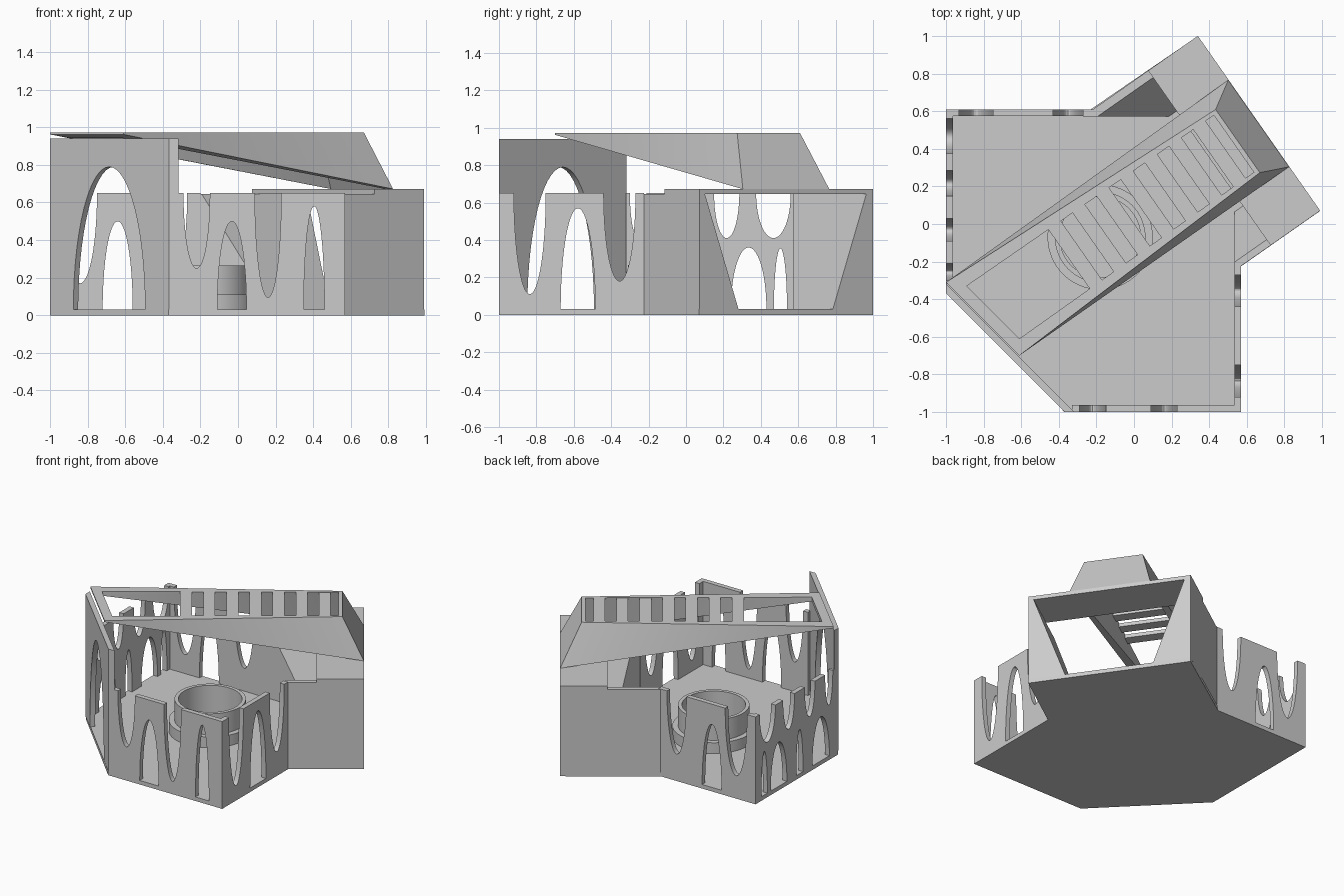
import bpy, bmesh, math
from mathutils import Vector

if "Cube" in bpy.data.objects:
    bpy.data.objects.remove(bpy.data.objects["Cube"])

ANG = math.radians(35)
U = Vector((math.cos(ANG), math.sin(ANG), 0))     # axis of the gate and roof
V = Vector((-math.sin(ANG), math.cos(ANG), 0))
Z = Vector((0, 0, 1))
FLOOR, T = 0.03, 0.036


def P(u, v, z):
    return U * u + V * v + Z * z


def finish(name, bm):
    bmesh.ops.recalc_face_normals(bm, faces=bm.faces[:])
    me = bpy.data.meshes.new(name)
    bm.to_mesh(me)
    bm.free()
    ob = bpy.data.objects.new(name, me)
    bpy.context.collection.objects.link(ob)
    return ob


def clip(bm, co, keep):
    r = bmesh.ops.bisect_plane(bm, geom=bm.verts[:] + bm.edges[:] + bm.faces[:],
                               plane_co=co, plane_no=keep, clear_inner=True)
    edges = [e for e in r['geom_cut'] if isinstance(e, bmesh.types.BMEdge)]
    if edges:
        bmesh.ops.holes_fill(bm, edges=[e for e in bm.edges if e.is_boundary])


def prism(name, pts, vec, clips=()):
    """Extrude a flat outline along a vector, then trim it with planes."""
    bm = bmesh.new()
    f = bm.faces.new([bm.verts.new(p) for p in pts])
    r = bmesh.ops.extrude_face_region(bm, geom=[f], use_keep_orig=True)
    bmesh.ops.translate(bm, vec=vec,
                        verts=[g for g in r['geom'] if isinstance(g, bmesh.types.BMVert)])
    for co, keep in clips:
        clip(bm, co, keep)
    return finish(name, bm)


def half_ellipse(c, hw, z0, z1, n=28):
    return [(c - hw * math.cos(math.pi * i / n), z0 + (z1 - z0) * math.sin(math.pi * i / n))
            for i in range(n + 1)]


def wall(name, origin, d, inward, s0, s1, h, scoops=(), arches=(), clips=()):
    """Wall with elliptical arches at the base and scoops in the top edge."""
    out = [(s0, FLOOR)]
    for a, b, z in sorted(arches):
        out += half_ellipse((a + b) / 2, (b - a) / 2, FLOOR, z)
    out += [(s1, FLOOR), (s1, h)]
    for a, b, z in sorted(scoops, reverse=True):
        out += half_ellipse((a + b) / 2, (b - a) / 2, h, z)[::-1]
    out.append((s0, h))
    o, d = Vector(origin), Vector(d)
    return prism(name, [o + d * s + Z * z for s, z in out], Vector(inward) * T, clips)


def ring(name, centre, ro, ri, z0, z1, n=64):
    bm = bmesh.new()
    loops = []
    for r, z in ((ro, z0), (ro, z1), (ri, z1), (ri, z0)):
        loops.append([bm.verts.new((centre[0] + r * math.cos(2 * math.pi * i / n),
                                    centre[1] + r * math.sin(2 * math.pi * i / n), z))
                      for i in range(n)])
    for k in range(4):
        a, b = loops[k], loops[(k + 1) % 4]
        for i in range(n):
            j = (i + 1) % n
            bm.faces.new((a[i], a[j], b[j], b[i]))
    return finish(name, bm)


# Floor slab
plan = [(-1, .61), (-1, -.36), (-.37, -1), (.57, -1), (.57, -.225),
        (.991, .07), (.34, 1), (-.23, .61)]
prism("floor", [Vector((x, y, 0)) for x, y in plan], Z * FLOOR)

# Arcaded courtyard walls
X, Y = (1, 0, 0), (0, 1, 0)
wall("front_wall", (0, -1, 0), X, Y, -.33, .57, .65,
     [(-.29, -.15, .25), (.09, .23, .095)], [(-.11, .045, .5), (.35, .46, .58)])
wall("right_wall", (.57, 0, 0), Y, (-1, 0, 0), -1 + T, -.225, .65,
     [(-.92, -.75, .11), (-.44, -.27, .18)], [(-.67, -.485, .57)])
wall("back_wall", (0, .61, 0), X, (0, -1, 0), -1 + T, -.2, .65,
     [(-.93, -.75, .17), (-.43, -.27, .2)], [(-.72, -.56, .5)])
wall("left_wall", (-1, 0, 0), Y, X, -.32, .61, .65,
     [(.375, .56, .41), (.15, .285, .41), (-.09, .03, .41), (-.30, -.21, .41)],
     [(.47, .54, .355), (.24, .43, .36), (.05, .13, .36), (-.26, -.06, .36)])

# Tall diagonal entrance wall, trimmed flush with its neighbours
R = math.sqrt(.5)
wall("entrance_wall", (-.685, -.683, 0), (R, -R, 0), (R, R, 0), -.56, .56, .94,
     [], [(-.27, .27, .79)],
     [((-1, 0, 0), Vector(X)), ((0, -1, 0), Vector(Y))])

# Gate side walls: sloped inner faces, trimmed at the courtyard
GATE = .852
for name, vo, vt, vb, c in (("gate_wall_front", -.51, -.473, -.254, ((.535, 0, 0), Vector(X))),
                            ("gate_wall_back", .625, .58, .362, ((0, .573, 0), Vector(Y)))):
    outline = [P(-.3, vo, FLOOR), P(-.3, vo, .645), P(-.3, vt, .645), P(-.3, vb, FLOOR)]
    prism(name, outline, U * (GATE + .3), [c])

# Gate lintel slab
prism("gate_lintel", [P(.53, -.51, .645), P(GATE, -.51, .645),
                      P(GATE, .625, .645), P(.53, .625, .645)], Z * .028)

# Tapered open roof frame: outer top, outer bottom, inner top, inner bottom per corner
TOP, LOW = .973, .672
corners = [
    (Vector((-.61, -.70, TOP)), Vector((-.61, -.70, .962)),
     Vector((-.61, -.61, TOP)), Vector((-.61, -.61, .942))),
    (P(.705, -.16, TOP), P(.85, -.224, LOW), P(.68, -.14, TOP), P(.82, -.195, LOW)),
    (P(.705, .25, TOP), P(.85, .34, LOW), P(.68, .23, TOP), P(.82, .31, LOW)),
    (Vector((-1, -.31, TOP)), Vector((-1, -.31, .962)),
     Vector((-.89, -.33, TOP)), Vector((-.89, -.33, .942))),
]
bm = bmesh.new()
cv = [[bm.verts.new(p) for p in c] for c in corners]
for i in range(4):
    a, b = cv[i], cv[(i + 1) % 4]
    for p, q in ((0, 1), (1, 3), (3, 2), (2, 0)):
        bm.faces.new((a[p], b[p], b[q], a[q]))
bmesh.ops.triangulate(bm, faces=bm.faces[:])
finish("roof_frame", bm)

# Roof slats
for i in range(7):
    u = -.35 + .156 * i
    prism(f"roof_slat_{i + 1}", [P(u - .04, -.16, .945), P(u + .04, -.16, .945),
                                 P(u + .04, .25, .945), P(u - .04, .25, .945)], Z * .027)

# Round basin with low step
ring("basin_wall", (-.18, -.07), .241, .215, FLOOR, .265)
ring("basin_step", (-.18, -.07), .28, .24, FLOOR, .11)

# Smooth the curved faces, keep corners sharp
for ob in bpy.context.scene.objects:
    ob.select_set(True)
    bpy.context.view_layer.objects.active = ob
bpy.ops.object.shade_smooth_by_angle(angle=math.radians(25))
